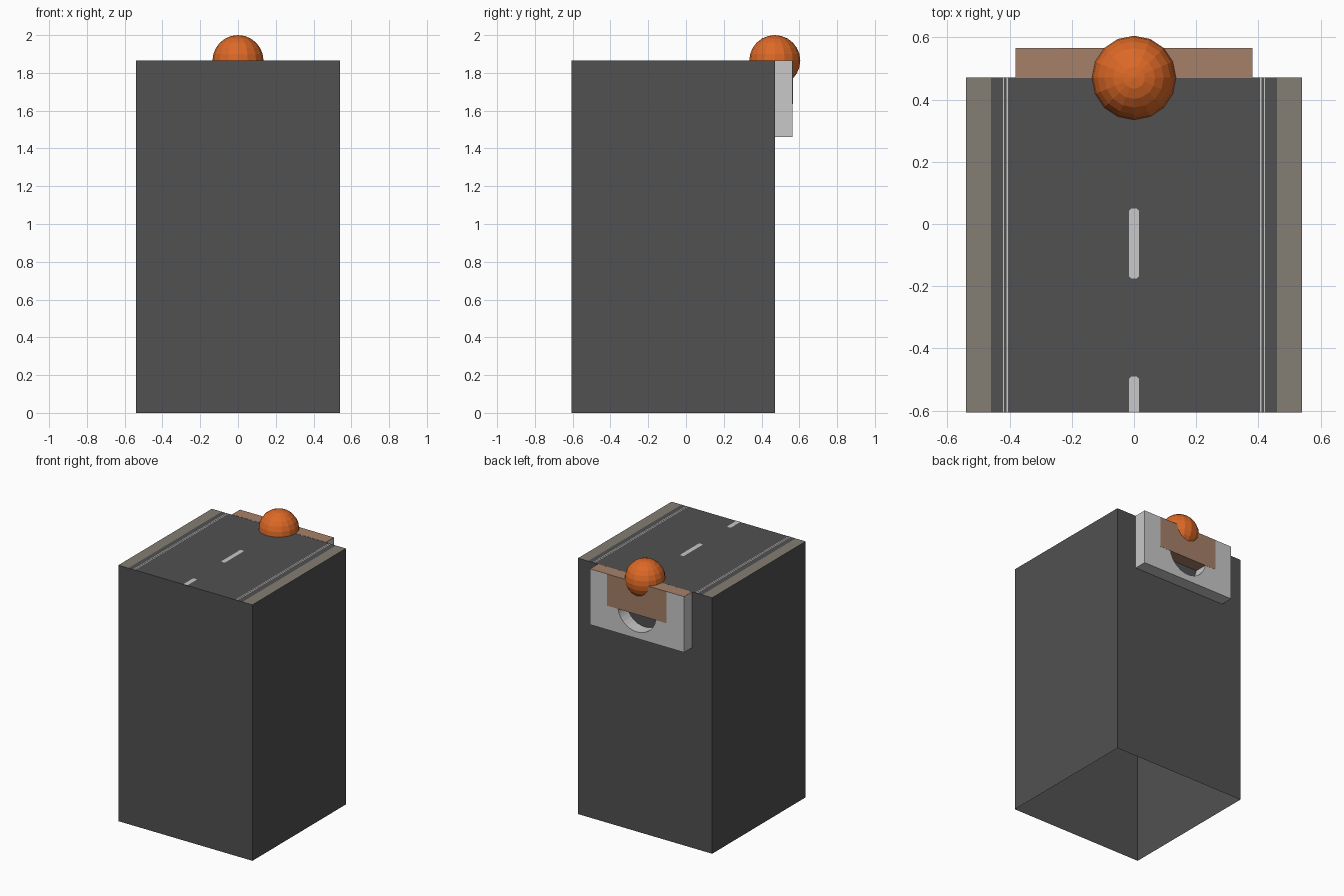
import bpy, bmesh, math

if "Cube" in bpy.data.objects:
    bpy.data.objects.remove(bpy.data.objects["Cube"])

TOP, FRONT, BACK, HALF = 1.865, -0.605, 0.47, 0.54


def material(name, rgb):
    m = bpy.data.materials.new(name)
    m.diffuse_color = (*rgb, 1)
    m.use_nodes = True
    m.node_tree.nodes["Principled BSDF"].inputs["Base Color"].default_value = m.diffuse_color
    return m


asphalt = material("asphalt", (0.082, 0.082, 0.082))
shoulder = material("shoulder_grey", (0.23, 0.21, 0.175))
pale = material("pale_grey", (0.58, 0.58, 0.58))
brown = material("brown", (0.38, 0.216, 0.138))
orange = material("orange", (0.72, 0.14, 0.02))


def finish(name, bm, *mats):
    me = bpy.data.meshes.new(name)
    bm.normal_update()
    bm.to_mesh(me)
    bm.free()
    for m in mats:
        me.materials.append(m)
    ob = bpy.data.objects.new(name, me)
    bpy.context.collection.objects.link(ob)
    return ob


def box_bm(x0, x1, y0, y1, z0, z1):
    bm = bmesh.new()
    bmesh.ops.create_cube(bm, size=1)
    for v in bm.verts:
        v.co = ((x0 + x1) / 2 + v.co.x * (x1 - x0),
                (y0 + y1) / 2 + v.co.y * (y1 - y0),
                (z0 + z1) / 2 + v.co.z * (z1 - z0))
    return bm


def plate(name, pts, mat):
    # flat painted marking just above the road
    bm = bmesh.new()
    bm.faces.new([bm.verts.new((x, y, TOP + 0.002)) for x, y in pts])
    return finish(name, bm, mat)


# Road block: open underneath, top split into road and shoulders
bm = box_bm(-HALF, HALF, FRONT, BACK, 0, TOP)
bm.normal_update()
bmesh.ops.delete(bm, geom=[f for f in bm.faces if f.normal.z < -0.5], context='FACES')
for x in (-0.46, 0.46):
    bmesh.ops.bisect_plane(bm, geom=bm.verts[:] + bm.edges[:] + bm.faces[:],
                           plane_co=(x, 0, 0), plane_no=(1, 0, 0))
bm.normal_update()
for f in bm.faces:
    if f.normal.z > 0.5 and abs(f.calc_center_median().x) > 0.46:
        f.material_index = 1
finish("road_block", bm, asphalt, shoulder)

# Thin double edge lines
for s in (-1, 1):
    for x in (0.405, 0.417):
        a, b = sorted((s * x, s * (x + 0.004)))
        plate("edge_line", [(a, FRONT), (b, FRONT), (b, BACK), (a, BACK)], pale)

# Centre dashes with chamfered ends
w, c = 0.016, 0.007
plate("centre_dash", [(-w, -0.175 + c), (-w + c, -0.175), (w - c, -0.175), (w, -0.175 + c),
                      (w, 0.05 - c), (w - c, 0.05), (-w + c, 0.05), (-w, 0.05 - c)], pale)
plate("centre_dash_cut", [(-w, FRONT), (w, FRONT), (w, -0.49 - c), (w - c, -0.49),
                          (-w + c, -0.49), (-w, -0.49 - c)], pale)

# End wall with a round hole: rectangle and circle bridged along matching angles
hx, hz, r, cz = 0.38, 0.2025, 0.155, 1.6625
corner = math.atan2(hz, hx)
angles = sorted([i * math.tau / 32 for i in range(32)] +
                [corner, math.pi - corner, math.pi + corner, math.tau - corner])
bm = bmesh.new()
rows = []
for t in angles:
    cs, sn = math.cos(t), math.sin(t)
    k = min(hx / max(abs(cs), 1e-9), hz / max(abs(sn), 1e-9))
    rows.append([bm.verts.new((d * cs, y, cz + d * sn))
                 for d, y in ((r, BACK + 0.001), (k, BACK + 0.001), (k, 0.565), (r, 0.565))])
for i, a in enumerate(rows):
    b = rows[(i + 1) % len(rows)]
    for j in range(4):
        bm.faces.new((a[j], a[(j + 1) % 4], b[(j + 1) % 4], b[j]))
bmesh.ops.recalc_face_normals(bm, faces=bm.faces[:])
finish("end_wall", bm, pale)

# Brown beam across the upper half of the wall, proud in the middle
finish("beam", box_bm(-0.379, 0.379, BACK + 0.002, 0.564, 1.635, TOP + 0.001), brown)
finish("beam_middle", box_bm(-0.24, 0.24, BACK + 0.003, 0.566, 1.635, TOP + 0.0005), brown)

# Faceted ball on the back edge
bm = bmesh.new()
bmesh.ops.create_uvsphere(bm, u_segments=16, v_segments=12, radius=0.135)
bmesh.ops.translate(bm, verts=bm.verts[:], vec=(0, BACK, TOP))
finish("ball", bm, orange)
